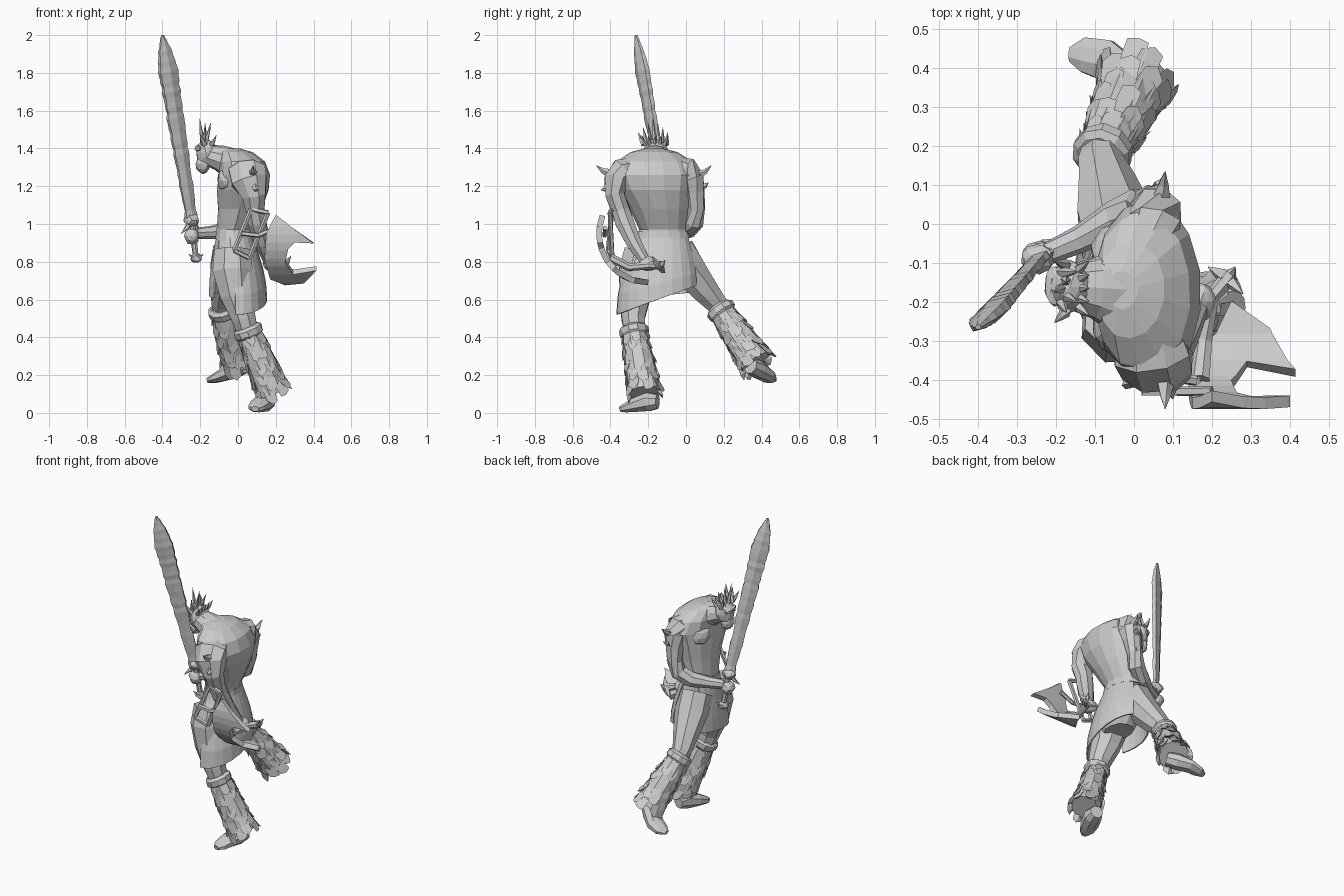
import bpy, bmesh, math, random
from mathutils import Vector, Matrix

random.seed(4)
if "Cube" in bpy.data.objects:
    bpy.data.objects.remove(bpy.data.objects["Cube"])

clay = bpy.data.materials.new("plain_grey")
clay.use_nodes = True
GREY = (0.6, 0.6, 0.6, 1)
clay.diffuse_color = GREY
clay.node_tree.nodes["Principled BSDF"].inputs["Base Color"].default_value = GREY


def finish(name, bm):
    bmesh.ops.recalc_face_normals(bm, faces=bm.faces)
    me = bpy.data.meshes.new(name)
    bm.to_mesh(me)
    bm.free()
    me.materials.append(clay)
    ob = bpy.data.objects.new(name, me)
    bpy.context.collection.objects.link(ob)
    return ob


def add_loft(bm, rings, sides, axis, level=False, rough=0):
    """Skin rings of (x, y, z, half width along axis, half width across)."""
    pts = [Vector(r[:3]) for r in rings]
    prev = None
    for i, (p, r) in enumerate(zip(pts, rings)):
        t = (pts[min(i + 1, len(pts) - 1)] - pts[max(i - 1, 0)]).normalized()
        if level:
            t = Vector((0, 0, 1))
        u = Vector(axis)
        u = (u - t * u.dot(t)).normalized()
        v = t.cross(u)
        a, b = r[3], r[-1]
        ring = []
        for k in range(sides):
            q = math.tau * (k + 0.5) / sides
            s = 1 + random.uniform(-rough, rough)
            ring.append(bm.verts.new(p + (u * a * math.cos(q) + v * b * math.sin(q)) * s))
        if prev:
            for k in range(sides):
                n = (k + 1) % sides
                bm.faces.new((prev[k], prev[n], ring[n], ring[k]))
        else:
            bm.faces.new(ring[::-1])
        prev = ring
    bm.faces.new(prev)


def loft(name, rings, sides=8, axis=(1, 0, 0), level=False, rough=0.04):
    bm = bmesh.new()
    add_loft(bm, rings, sides, axis, level, rough)
    return finish(name, bm)


def spikes(name, pairs, radius):
    """Thin pointed horns from base to tip."""
    bm = bmesh.new()
    for base, tip in pairs:
        b, t = Vector(base), Vector(tip)
        mid = b.lerp(t, 0.5) + Vector((0, 0, -radius * 0.3))
        add_loft(bm, [(*b, radius), (*mid, radius * 0.6), (*t, 0.001)], 5, (0.6, 0.7, 0.2))
    return finish(name, bm)


def blob(name, centre, size):
    bm = bmesh.new()
    bmesh.ops.create_icosphere(bm, subdivisions=2, radius=1,
                               matrix=Matrix.Translation(centre) @ Matrix.Diagonal((*size, 1)))
    for v in bm.verts:
        v.co += Vector([random.uniform(-0.004, 0.004) for _ in range(3)])
    return finish(name, bm)


def panel(name, start, end, waist, hem, slope, n=10, rows=4):
    """Hanging cloth swept between two angles, from waist ellipse to hem ellipse."""
    bm = bmesh.new()
    grid = []
    for j in range(rows + 1):
        t = j / rows
        s = math.sin(t * math.pi / 2)
        cx, cy, rx, ry = [w + (h - w) * s for w, h in zip(waist[:4], hem[:4])]
        row = []
        for k in range(n + 1):
            a = math.radians(start + (end - start) * k / n)
            x, y = cx + rx * math.cos(a), cy + ry * math.sin(a)
            z = waist[4] + (hem[4] - waist[4]) * t + (y - cy) * slope * t
            row.append(bm.verts.new((x, y, z)))
        grid.append(row)
    for r, q in zip(grid, grid[1:]):
        for k in range(n):
            bm.faces.new((r[k], r[k + 1], q[k + 1], q[k]))
    ob = finish(name, bm)
    ob.modifiers.new("thickness", "SOLIDIFY").thickness = 0.008


def fur_boot(name, top, bottom, r0, r1, rows=6, count=9):
    """Leg wrap covered with overlapping ragged tufts, under a rolled cuff."""
    a, b = Vector(top), Vector(bottom)
    d = (b - a).normalized()
    u = Vector((1, 0, 0))
    u = (u - d * u.dot(d)).normalized()
    v = d.cross(u)
    bm = bmesh.new()
    add_loft(bm, [(*a, r0 * 0.9), (*a.lerp(b, 0.5), (r0 + r1) * 0.48), (*b, r1 * 0.88)], 9, u)
    step = (b - a).length / rows
    for j in range(rows):
        t = j / rows
        r = (r0 + (r1 - r0) * t) * 0.94
        for k in range(count):
            q = math.tau * (k + 0.5 * (j % 2)) / count + random.uniform(-0.25, 0.25)
            w = 3.4 / count
            out = lambda ang: u * math.cos(ang) + v * math.sin(ang)
            base = a + d * (step * (j + random.uniform(-0.2, 0.2)))
            low = base + d * step * random.uniform(1.1, 1.8)
            spread = r * random.uniform(1.05, 1.22)
            left = bm.verts.new(base + out(q - w) * r * 0.95)
            right = bm.verts.new(base + out(q + w) * r * 0.95)
            edge_l = bm.verts.new(low - d * step * random.uniform(0, 0.5) + out(q - w * 0.75) * spread)
            edge_r = bm.verts.new(low - d * step * random.uniform(0, 0.5) + out(q + w * 0.75) * spread)
            tip = bm.verts.new(low + out(q) * spread)
            root = bm.verts.new(low - d * step * 0.6 + out(q) * r * 0.8)
            loop = (left, right, edge_r, tip, edge_l)
            bm.faces.new(loop)
            for m in range(5):
                bm.faces.new((loop[(m + 1) % 5], loop[m], root))
    finish(name, bm)
    loft(name + "_cuff", [(*(a - d * 0.03), r0 * 0.85), (*(a - d * 0.015), r0 * 1.1),
                          (*(a + d * 0.015), r0 * 1.08), (*(a + d * 0.03), r0 * 0.9)], 10, u)


# Hunched torso and pelvis
loft("torso", [(-0.02, -0.13, 0.88, 0.1, 0.15), (-0.02, -0.12, 0.97, 0.095, 0.125),
               (0.01, -0.135, 1.08, 0.118, 0.16), (0.025, -0.16, 1.18, 0.14, 0.205),
               (0.035, -0.17, 1.26, 0.138, 0.235), (0.02, -0.17, 1.33, 0.125, 0.205),
               (-0.01, -0.17, 1.38, 0.09, 0.125), (-0.03, -0.17, 1.4, 0.04, 0.05)], 14, level=True, rough=0.025)
loft("pelvis", [(0, -0.14, 0.66, 0.08, 0.1), (0, -0.15, 0.74, 0.12, 0.18),
                (-0.01, -0.14, 0.85, 0.11, 0.17), (-0.02, -0.12, 0.95, 0.085, 0.125)], 12, level=True)
for y, side in ((-0.25, "right"), (-0.08, "left")):
    blob(side + "_chest_muscle", (-0.05, y, 1.23), (0.06, 0.085, 0.07))

# Head, neck, jaw and crest
loft("neck", [(0.02, -0.17, 1.28, 0.14, 0.09), (-0.04, -0.17, 1.325, 0.115, 0.08),
              (-0.1, -0.165, 1.35, 0.08, 0.07), (-0.17, -0.16, 1.37, 0.055)], 10, (0, 1, 0))
blob("head", (-0.165, -0.16, 1.375), (0.06, 0.068, 0.075))
blob("jaw", (-0.185, -0.16, 1.315), (0.038, 0.05, 0.05))
blob("brow", (-0.205, -0.16, 1.4), (0.025, 0.055, 0.02))
spikes("crest", [((-0.185 + 0.01 * (i % 2), -0.165 + 0.02 * i, 1.42),
                  (-0.195 + 0.03 * (i % 3 - 0.3), -0.175 + 0.026 * i, 1.56 - 0.025 * abs(i)))
                 for i in range(-3, 4)], 0.016)
spikes("back_locks", [((-0.14, -0.165 + 0.025 * i, 1.42), (-0.115, -0.165 + 0.035 * i, 1.47))
                      for i in range(-2, 3)], 0.014)

# Arms and hands
loft("right_arm", [(0.04, -0.27, 1.3, 0.08, 0.06), (0.045, -0.335, 1.28, 0.105, 0.075),
                   (0.06, -0.365, 1.23, 0.1, 0.072), (0.085, -0.375, 1.15, 0.068, 0.055),
                   (0.09, -0.345, 1.07, 0.052), (0.1, -0.325, 1.01, 0.052),
                   (0.13, -0.275, 0.9, 0.042), (0.16, -0.22, 0.81, 0.03)])
loft("left_arm", [(0.04, -0.06, 1.3, 0.06), (0.05, 0.0, 1.285, 0.075), (0.055, 0.03, 1.24, 0.07),
                  (0.05, 0.045, 1.17, 0.055), (0.04, 0.055, 1.08, 0.046), (0.02, 0.045, 1.01, 0.05),
                  (-0.05, 0.01, 0.97, 0.048), (-0.14, -0.04, 0.955, 0.036), (-0.22, -0.075, 0.95, 0.03)],
     axis=(0.5, -0.7, 0.5))
blob("right_hand", (0.17, -0.2, 0.79), (0.04, 0.05, 0.04))
blob("left_hand", (-0.245, -0.082, 0.935), (0.04, 0.04, 0.045))
spikes("arm_spikes", [((0.08, -0.41, 1.27), (0.08, -0.475, 1.31)), ((0.07, 0.07, 1.26), (0.08, 0.135, 1.31)),
                      ((0.05, 0.08, 1.2), (0.08, 0.12, 1.22)), ((0.03, 0.06, 1.05), (0.07, 0.1, 1.1)),
                      ((0.09, -0.41, 1.2), (0.1, -0.45, 1.18))], 0.024)

# Legs, furred boots and feet
loft("right_thigh", [(-0.03, -0.23, 0.86, 0.1), (-0.03, -0.25, 0.75, 0.112), (-0.01, -0.27, 0.62, 0.088),
                     (0.03, -0.28, 0.5, 0.066), (0.05, -0.27, 0.43, 0.06)])
loft("left_thigh", [(-0.04, -0.05, 0.86, 0.1), (-0.05, 0.01, 0.76, 0.1), (-0.07, 0.1, 0.65, 0.078),
                    (-0.085, 0.16, 0.58, 0.06), (-0.08, 0.19, 0.54, 0.055)])
fur_boot("right_boot", (0.055, -0.275, 0.43), (0.185, -0.22, 0.11), 0.072, 0.1)
fur_boot("left_boot", (-0.08, 0.185, 0.54), (0.005, 0.37, 0.27), 0.072, 0.104)
loft("right_foot", [(0.16, -0.15, 0.06, 0.04), (0.145, -0.2, 0.06, 0.055), (0.115, -0.27, 0.042, 0.055, 0.04),
                    (0.095, -0.32, 0.027, 0.045, 0.026), (0.09, -0.35, 0.02, 0.02, 0.015)])
loft("left_foot", [(0.03, 0.34, 0.25, 0.045), (-0.02, 0.38, 0.23, 0.05), (-0.08, 0.425, 0.2, 0.056, 0.035),
                   (-0.13, 0.435, 0.18, 0.048, 0.024), (-0.165, 0.435, 0.17, 0.02, 0.012)], axis=(0.4, 0.8, 0))

# Loincloth and belt
WAIST = (-0.02, -0.12, 0.095, 0.138, 0.94)
panel("back_cloth", -95, 70, WAIST, (0.0, -0.15, 0.155, 0.22, 0.6), 0.36)
panel("front_cloth", 130, 215, WAIST, (-0.01, -0.14, 0.145, 0.2, 0.62), 0.1, 6)
loft("belt", [(-0.02, -0.12, 0.925, 0.102, 0.145), (-0.02, -0.12, 0.96, 0.098, 0.135)], 14, level=True, rough=0)

# Great sword: jagged blade, guard, grip and pommel
guard, point = Vector((-0.245, -0.09, 1.02)), Vector((-0.4, -0.265, 2.0))
FLAT = (0.85, 0.5, 0)
blade = []
for i in range(37):
    t = i / 36
    w = 0.037 + 0.022 * min(1, t / 0.8) + random.uniform(-0.005, 0.004)
    if t > 0.84:
        w *= max(0.03, (1 - t) / 0.16) ** 0.6
    c = guard.lerp(point, t)
    blade.append((*c, w, 0.004 + w * 0.36))
loft("sword_blade", blade, 6, FLAT)
pommel = Vector((-0.222, -0.065, 0.82))
loft("sword_grip", [(*pommel, 0.016), (*guard, 0.018)], 7)
blob("sword_pommel", pommel, (0.03, 0.028, 0.026))
blob("sword_collar", guard, (0.042, 0.036, 0.035))
across = Vector(FLAT) * 0.065
spikes("sword_guard", [(guard, guard + across * s + Vector((0, 0, -0.07))) for s in (-1, 1)], 0.02)
spikes("pommel_claws", [(pommel, pommel + across * s + Vector((0, 0, 0.02))) for s in (-0.7, 0.7)], 0.015)


# Two-horned axe head curved round the forearm, with a lashed frame and short haft
def on_axe(x, z, radius=0.26):
    rise = z - 0.95
    return Vector((x, -0.2 - math.sqrt(max(0, radius ** 2 - rise ** 2)), z))


outline = [(0.15, 0.95), (0.2, 1.045), (0.28, 0.985), (0.4, 0.9), (0.3, 0.905), (0.265, 0.87),
           (0.25, 0.8), (0.29, 0.745), (0.415, 0.765), (0.35, 0.7), (0.25, 0.69), (0.17, 0.72), (0.14, 0.82)]
bm = bmesh.new()
bm.faces.new([bm.verts.new((x, 0, z)) for x, z in outline])
bm.normal_update()
bmesh.ops.triangulate(bm, faces=bm.faces)
for i in range(8):
    bmesh.ops.bisect_plane(bm, geom=bm.verts[:] + bm.edges[:] + bm.faces[:],
                           plane_co=(0, 0, 0.705 + 0.04 * i), plane_no=(0, 0, 1))
for v in bm.verts:
    v.co = on_axe(v.co.x, v.co.z)
axe = finish("axe_head", bm)
thick = axe.modifiers.new("thickness", "SOLIDIFY")
thick.thickness, thick.offset = 0.03, 0
bm = bmesh.new()
for start, end in (((-0.02, 0.86), (0.07, 1.08)), ((0.06, 0.82), (0.16, 1.06)), ((-0.02, 0.86), (0.06, 0.82)),
                   ((0.07, 1.08), (0.16, 1.06)), ((0.02, 0.95), (0.11, 0.94)), ((0.11, 0.94), (0.2, 0.98))):
    add_loft(bm, [(*on_axe(*p, 0.23), 0.013) for p in (start, end)], 5, (0.3, 0.8, 0.5))
finish("axe_frame", bm)
loft("axe_haft", [(0.25, -0.13, 0.78, 0.024), (0.2, -0.19, 0.78, 0.02), (0.18, -0.3, 0.77, 0.022),
                  (0.17, -0.4, 0.82, 0.026)], 7)
spikes("axe_haft_knobs", [((0.24, -0.14, 0.78), (0.24 + x, -0.14 + y, 0.79 + x))
                          for x, y in ((0.04, -0.04), (-0.05, 0.03), (0.02, 0.03))], 0.024)
